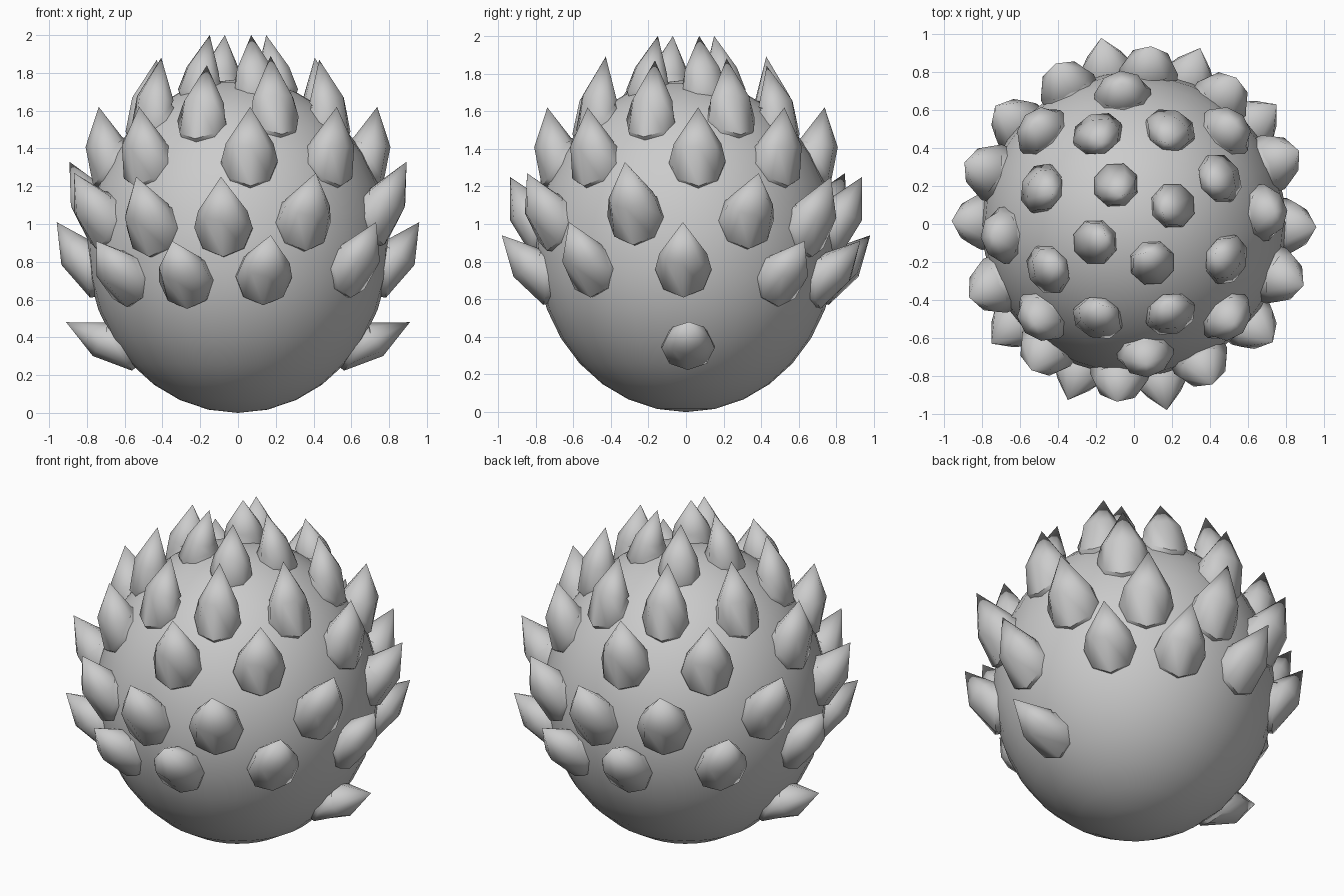
import bpy, bmesh, math
from mathutils import Vector, Matrix

if "Cube" in bpy.data.objects:
    bpy.data.objects.remove(bpy.data.objects["Cube"])

RX, RZ = 0.80, 0.883  # body half width and half height


def finish(bm, name, angle):
    bmesh.ops.recalc_face_normals(bm, faces=bm.faces)
    me = bpy.data.meshes.new(name)
    bm.to_mesh(me)
    bm.free()
    ob = bpy.data.objects.new(name, me)
    bpy.context.collection.objects.link(ob)
    bpy.ops.object.select_all(action='DESELECT')
    ob.select_set(True)
    bpy.context.view_layer.objects.active = ob
    bpy.ops.object.shade_smooth_by_angle(angle=math.radians(angle))
    return ob


def ring(bm, center, normal, r_side, r_up, sides=8):
    """Ring of vertices in the plane x-z normal, wide along y."""
    side = Vector((0, 1, 0))
    up = normal.cross(side)
    return [bm.verts.new(center + side * r_side * math.cos(a) + up * r_up * math.sin(a))
            for a in (2 * math.pi * i / sides for i in range(sides))]


def spike(bm, angle, base_z, tip_r, tip_z, size):
    """Upturned horn: buried root, base ring on the body, shoulder ring, point."""
    h = (base_z - RZ) / RZ
    base = Vector((RX * math.sqrt(1 - h * h), 0, base_z))
    n = Vector((base.x / RX ** 2, 0, (base_z - RZ) / RZ ** 2)).normalized()
    tip = Vector((tip_r, 0, tip_z))
    d = (tip - base).normalized()
    old = len(bm.verts)
    rings = [ring(bm, base - n * 0.06, n, size * 0.95, size * 0.95),
             ring(bm, base + n * 0.01, n, size * 0.97, size * 0.97),
             ring(bm, base.lerp(tip, 0.33), d, size * 0.82, size * 0.68)]
    bm.faces.new(rings[0])
    for a, b in zip(rings, rings[1:]):
        for i in range(8):
            bm.faces.new((a[i], a[i - 1], b[i - 1], b[i]))
    top = bm.verts.new(tip)
    for i in range(8):
        bm.faces.new((rings[2][i], rings[2][i - 1], top))
    bm.verts.ensure_lookup_table()
    bmesh.ops.rotate(bm, verts=bm.verts[old:], cent=(0, 0, 0),
                     matrix=Matrix.Rotation(math.radians(angle), 3, 'Z'))


# Round body
bm = bmesh.new()
bmesh.ops.create_uvsphere(bm, u_segments=32, v_segments=16, radius=1)
bmesh.ops.scale(bm, vec=(RX, RX, RZ), verts=bm.verts)
bmesh.ops.translate(bm, vec=(0, 0, RZ), verts=bm.verts)
finish(bm, "body", 60)

# Rows of spikes: (angle, base height, tip radius, tip height), half a turn each
rows = {
    "crown_spikes": (0.125, [(25, 1.73, .165, 2.0), (115, 1.73, .165, 2.0)]),
    "upper_spikes": (0.14, [(28, 1.56, .46, 1.88), (69, 1.54, .46, 1.84),
                            (112, 1.56, .46, 1.89), (159, 1.55, .46, 1.87)]),
    "shoulder_spikes": (0.155, [(a, 1.33, .74, 1.62) for a in (5, 45, 95, 135)]),
    "middle_spikes": (0.16, [(24, 1.02, .95, 1.27), (55, .98, .94, 1.25),
                             (84.5, .98, .94, 1.25), (116, 1.01, .94, 1.27),
                             (160, 1.04, .95, 1.33)]),
    "lower_spikes": (0.155, [(-1, .76, .96, 1.01), (40, .71, .98, .91),
                             (69.4, .70, .99, .91), (100, .72, .995, .94),
                             (139.6, .76, .96, 1.01)]),
    "bottom_spikes": (0.145, [(1, .345, .91, .48)]),
}
for name, (size, items) in rows.items():
    bm = bmesh.new()
    for ang, bz, tr, tz in items:
        for half in (0, 180):
            spike(bm, ang + half, bz, tr, tz, size)
    finish(bm, name, 50)
